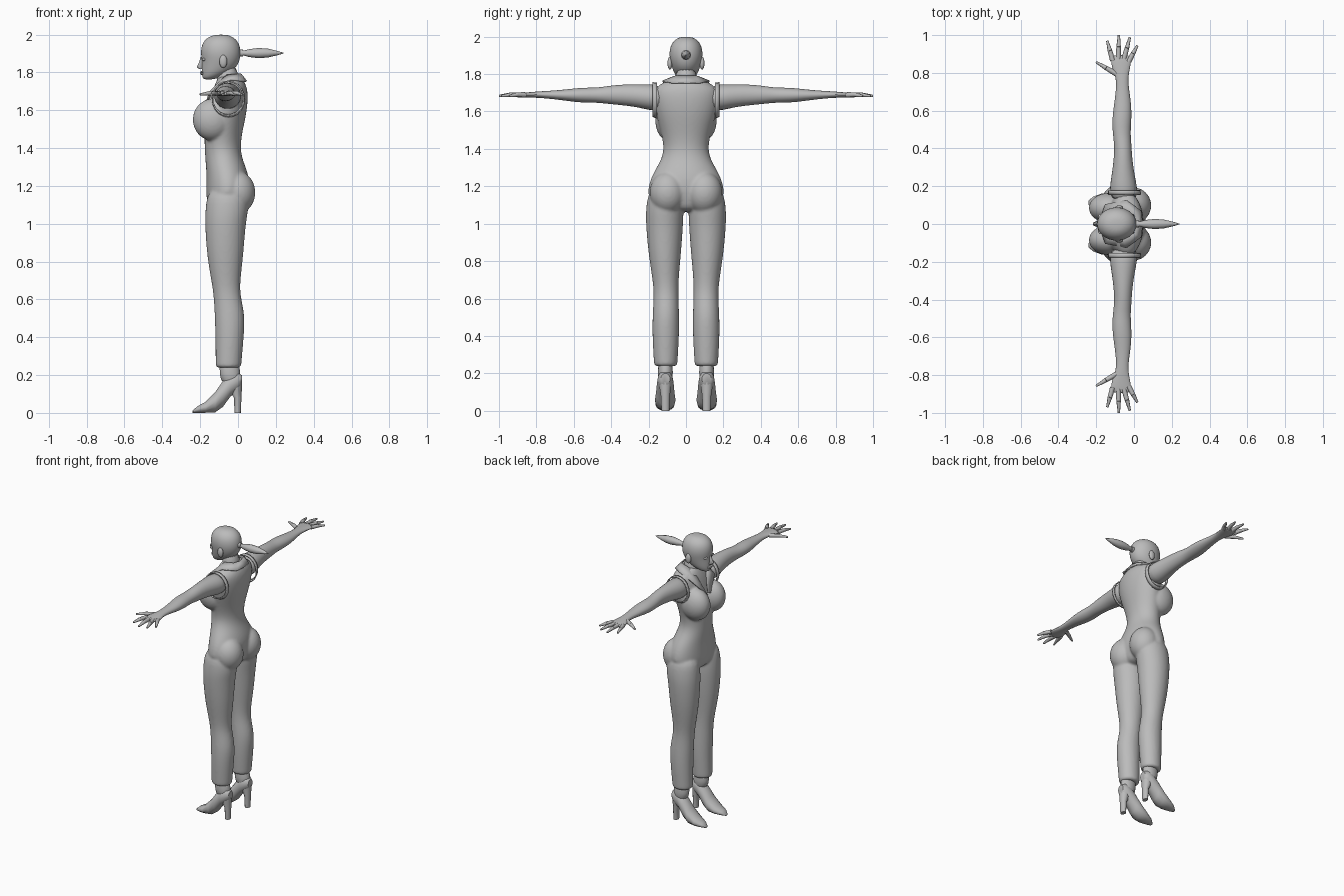
import bpy
import bmesh
from math import cos, sin, pi, radians
from mathutils import Matrix, Vector

default_cube = bpy.data.objects.get("Cube")
if default_cube:
    bpy.data.objects.remove(default_cube, do_unlink=True)

# One plain clay colour for the whole figure
clay = bpy.data.materials.new("plain_grey")
clay.use_nodes = True
colour = (0.5, 0.5, 0.5, 1)
clay.diffuse_color = colour
clay.node_tree.nodes["Principled BSDF"].inputs["Base Color"].default_value = colour


def loft(bm, axis, rings, count=16, side=1, capped=True):
    """Skin oval rings (t, a_min, a_max, b_min, b_max) strung along an axis."""
    loops = []
    for t, a_min, a_max, b_min, b_max in rings:
        loop = []
        for i in range(count):
            angle = 2 * pi * i / count
            a = (a_min + a_max) / 2 + cos(angle) * (a_max - a_min) / 2
            b = (b_min + b_max) / 2 + sin(angle) * (b_max - b_min) / 2
            x, y, z = {"x": (t, a, b), "y": (a, t, b), "z": (a, b, t)}[axis]
            loop.append(bm.verts.new((x, y * side, z)))
        loops.append(loop)
    for low, high in zip(loops, loops[1:]):
        for i in range(count):
            j = (i + 1) % count
            bm.faces.new((low[i], low[j], high[j], high[i]))
    if capped:
        bm.faces.new(loops[0])
        bm.faces.new(loops[-1])


def ball(bm, centre, radii):
    matrix = Matrix.Translation(centre) @ Matrix.Diagonal((*radii, 1))
    bmesh.ops.create_uvsphere(bm, u_segments=16, v_segments=10, radius=1, matrix=matrix)


def rod(bm, start, end, thick, thin):
    start, end = Vector(start), Vector(end)
    span = end - start
    turn = span.to_track_quat("Z", "Y").to_matrix().to_4x4()
    bmesh.ops.create_cone(bm, cap_ends=True, segments=8, radius1=thick, radius2=thin,
                          depth=span.length, matrix=Matrix.Translation((start + end) / 2) @ turn)


def finish(bm, name, mirror=False, subdivide=0, thickness=0):
    bmesh.ops.recalc_face_normals(bm, faces=bm.faces)
    mesh = bpy.data.meshes.new(name)
    bm.to_mesh(mesh)
    bm.free()
    mesh.materials.append(clay)
    obj = bpy.data.objects.new(name, mesh)
    bpy.context.collection.objects.link(obj)
    bpy.ops.object.select_all(action="DESELECT")
    bpy.context.view_layer.objects.active = obj
    obj.select_set(True)
    bpy.ops.object.shade_smooth_by_angle(angle=radians(50))
    if mirror:
        mod = obj.modifiers.new("mirror", "MIRROR")
        mod.use_axis = (False, True, False)
    if thickness:
        mod = obj.modifiers.new("thickness", "SOLIDIFY")
        mod.thickness = thickness
        mod.offset = 0
    if subdivide:
        mod = obj.modifiers.new("rounding", "SUBSURF")
        mod.levels = mod.render_levels = subdivide
    return obj


# Suit: torso, bust, seat and trouser legs fused into one skin
bm = bmesh.new()
torso = [(1.06, -.14, .03, .1), (1.12, -.17, .05, .2), (1.18, -.17, .065, .212),
         (1.26, -.168, .06, .187), (1.34, -.175, .025, .135), (1.4, -.178, .015, .12),
         (1.47, -.18, .022, .132), (1.55, -.17, .04, .155), (1.62, -.155, .052, .172),
         (1.69, -.14, .055, .18), (1.735, -.125, .045, .165), (1.765, -.11, .025, .1),
         (1.785, -.1, .005, .055)]
loft(bm, "z", [(z, front, back, -half, half) for z, front, back, half in torso])
leg = [(.238, -.12, .018, .045, .172), (.245, -.12, .018, .045, .172),
       (.4, -.12, .032, .035, .182), (.52, -.125, .04, .035, .18),
       (.63, -.13, .01, .04, .172), (.72, -.147, .016, .037, .183),
       (.85, -.168, .032, .024, .204), (1, -.177, .042, .013, .217),
       (1.08, -.175, .06, .01, .217), (1.2, -.16, .05, .02, .2)]
for side in (1, -1):
    loft(bm, "z", leg, side=side)
    ball(bm, (-.135, side * .085, 1.55), (.108, .082, .112))
    ball(bm, (-.005, side * .098, 1.165), (.1, .1, .115))
suit = finish(bm, "suit", subdivide=2)
fuse = suit.modifiers.new("fuse", "REMESH")
fuse.mode = "VOXEL"
fuse.voxel_size = .008
fuse.use_smooth_shade = True
relax = suit.modifiers.new("relax", "SMOOTH")
relax.factor = .5
relax.iterations = 6

# Collar: folded strip round the neck running down to the bust
bm = bmesh.new()
inner = [(.015, 0, 1.79), (0, .05, 1.79), (-.06, .066, 1.785), (-.115, .05, 1.73),
         (-.165, .008, 1.6)]
outer = [(.045, 0, 1.752), (.036, .07, 1.752), (-.04, .125, 1.762), (-.15, .105, 1.695),
         (-.18, .018, 1.6)]
strips = [[bm.verts.new(p) for p in edge] for edge in (inner, outer)]
for i in range(len(inner) - 1):
    bm.faces.new((strips[0][i], strips[0][i + 1], strips[1][i + 1], strips[1][i]))
finish(bm, "collar", mirror=True, thickness=.008)

# Armhole edges
bm = bmesh.new()
loft(bm, "y", [(.155, -.135, .035, 1.565, 1.752), (.178, -.135, .03, 1.575, 1.753)],
     count=20, capped=False)
finish(bm, "armhole_trim", mirror=True, thickness=.007)

# Arms and palms
bm = bmesh.new()
arm = [(.12, -.13, .025, 1.6, 1.745), (.2, -.13, .018, 1.605, 1.748),
       (.26, -.12, .005, 1.622, 1.747), (.34, -.108, -.008, 1.632, 1.746),
       (.42, -.105, -.012, 1.64, 1.738), (.48, -.114, -.018, 1.647, 1.727),
       (.55, -.118, -.012, 1.645, 1.73), (.63, -.107, -.012, 1.655, 1.72),
       (.71, -.096, -.025, 1.666, 1.712), (.775, -.094, -.032, 1.672, 1.709),
       (.83, -.12, -.018, 1.674, 1.704), (.88, -.126, -.012, 1.676, 1.7),
       (.895, -.11, -.025, 1.68, 1.696)]
loft(bm, "y", arm, count=14)
finish(bm, "arm", mirror=True, subdivide=1)

# Fingers and thumb
bm = bmesh.new()
fingers = [((-.113, .865), (-.142, .97)), ((-.083, .875), (-.08, 1)),
           ((-.053, .875), (-.022, .988)), ((-.028, .86), (.018, .945)),
           ((-.095, .795), (-.2, .857))]
for root, tip in fingers:
    middle = [(a + b) / 2 for a, b in zip(root, tip)]
    rod(bm, (*root, 1.689), (*middle, 1.69), .014, .012)
    rod(bm, (*middle, 1.69), (*tip, 1.683), .012, .006)
finish(bm, "fingers", mirror=True)

# Neck and head
bm = bmesh.new()
loft(bm, "z", [(1.7, -.12, .01, -.07, .07), (1.76, -.11, 0, -.058, .058),
               (1.84, -.11, 0, -.056, .056)])
finish(bm, "neck", subdivide=1)
bm = bmesh.new()
skull = [(1.762, -.182, -.13, .022), (1.775, -.19, -.09, .044), (1.8, -.193, -.04, .062),
         (1.83, -.194, -.005, .074), (1.865, -.193, .012, .085), (1.905, -.2, .018, .092),
         (1.95, -.193, .01, .086), (1.982, -.168, -.015, .064), (2, -.125, -.055, .03)]
loft(bm, "z", [(z, front, back, -half, half) for z, front, back, half in skull])
finish(bm, "head", subdivide=2)

# Nose, lips, eyes and ears
bm = bmesh.new()
loft(bm, "z", [(1.88, -.198, -.18, -.006, .006), (1.85, -.207, -.18, -.009, .009),
               (1.828, -.219, -.18, -.014, .014), (1.818, -.205, -.18, -.012, .012)], count=8)
finish(bm, "nose")
bm = bmesh.new()
for height in (1.792, 1.801):
    ball(bm, (-.188, 0, height), (.012, .024, .006))
finish(bm, "lips")
bm = bmesh.new()
ball(bm, (-.18, .036, 1.868), (.01, .017, .008))
finish(bm, "eyes", mirror=True)
bm = bmesh.new()
ball(bm, (-.078, .086, 1.858), (.021, .013, .034))
finish(bm, "ears", mirror=True)

# Ponytail with its tie
bm = bmesh.new()
tail = [(.005, .012), (.03, .013), (.06, .021), (.11, .027), (.16, .023), (.21, .011), (.24, .002)]
loft(bm, "x", [(x, -r, r, 1.902 - r, 1.902 + r) for x, r in tail], count=12)
finish(bm, "ponytail")
bm = bmesh.new()
loft(bm, "x", [(.01, -.018, .018, 1.884, 1.92), (.026, -.018, .018, 1.884, 1.92)], count=12)
finish(bm, "hair_tie")

# High-heeled shoes: ankle, pointed foot and block heel
bm = bmesh.new()
loft(bm, "z", [(.15, -.085, .018, .068, .152), (.2, -.1, .014, .07, .15),
               (.3, -.1, .005, .07, .15)])
finish(bm, "ankle", mirror=True, subdivide=1)
bm = bmesh.new()
foot = [(-.24, .1, .125, 0, .012), (-.215, .08, .145, 0, .035), (-.17, .062, .162, 0, .06),
        (-.12, .056, .166, .002, .112), (-.08, .062, .16, .03, .17),
        (-.04, .066, .155, .085, .21), (0, .07, .152, .12, .215), (.02, .085, .135, .14, .2)]
loft(bm, "x", foot, count=14)
finish(bm, "shoe", mirror=True)
bm = bmesh.new()
loft(bm, "z", [(0, -.018, .015, .088, .132), (.08, -.022, .018, .085, .136),
               (.15, -.06, .022, .075, .147)], count=10)
finish(bm, "heel", mirror=True)
